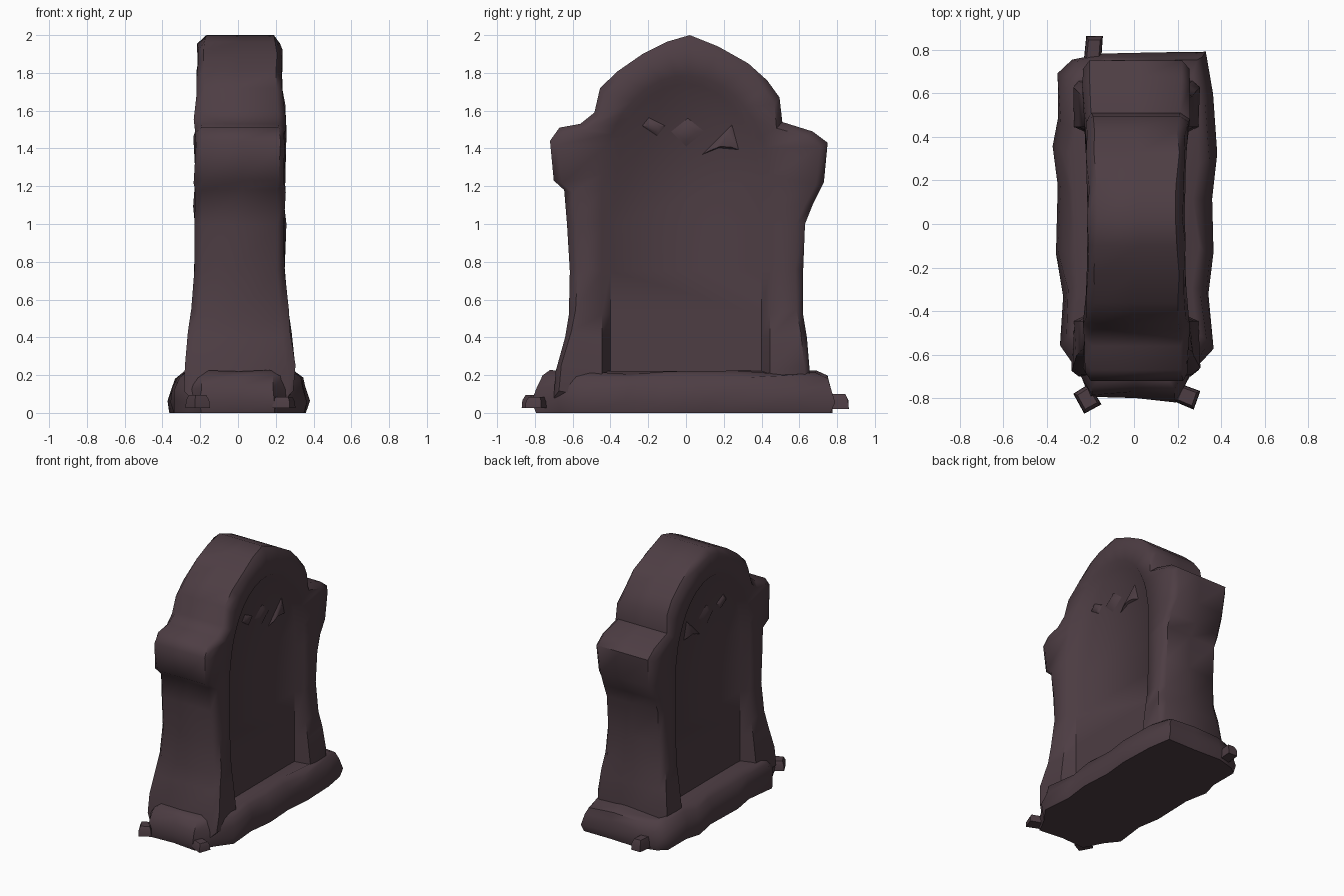
import bpy, bmesh, math, random
from mathutils import Vector

if "Cube" in bpy.data.objects:
    bpy.data.objects.remove(bpy.data.objects["Cube"])

random.seed(4)
stone = bpy.data.materials.new("dark plum stone")
stone.diffuse_color = (0.075, 0.047, 0.057, 1)
stone.use_nodes = True
stone.node_tree.nodes["Principled BSDF"].inputs["Base Color"].default_value = stone.diffuse_color


def loft(name, rings, angle=40):
    """Join equal-length point rings and cap both ends."""
    bm = bmesh.new()
    vr = [[bm.verts.new(p) for p in r] for r in rings]
    n = len(vr[0])
    for a, b in zip(vr, vr[1:]):
        for i in range(n):
            j = (i + 1) % n
            bm.faces.new((a[i], a[j], b[j], b[i]))
    bm.faces.new(vr[0][::-1])
    bm.faces.new(vr[-1])
    bmesh.ops.recalc_face_normals(bm, faces=bm.faces)
    me = bpy.data.meshes.new(name)
    bm.to_mesh(me)
    bm.free()
    me.materials.append(stone)
    ob = bpy.data.objects.new(name, me)
    bpy.context.collection.objects.link(ob)
    bpy.ops.object.select_all(action='DESELECT')
    ob.select_set(True)
    bpy.context.view_layer.objects.active = ob
    bpy.ops.object.shade_smooth_by_angle(angle=math.radians(angle))
    return ob


def jit(a):
    return random.uniform(-a, a)


# headstone outline (y, z): up the front edge, over the arch, down the back edge
outline = [(-.70, .08), (-.69, .22), (-.64, .40), (-.62, .52), (-.615, .75), (-.63, 1.0),
           (-.645, 1.18), (-.70, 1.23), (-.72, 1.44), (-.67, 1.51), (-.56, 1.53),
           (-.485, 1.59), (-.455, 1.72), (-.36, 1.81), (-.23, 1.90), (-.10, 1.965),
           (.02, 2.0), (.17, 1.94), (.33, 1.85), (.43, 1.76), (.495, 1.67), (.51, 1.54),
           (.67, 1.49), (.75, 1.43), (.73, 1.22), (.67, 1.10), (.63, 1.0), (.62, .75),
           (.62, .52), (.64, .40), (.655, .22), (.66, .08)]


def panel(y, z, grow=0.0):
    """Matching point on the arched panel edge."""
    r = .40 + grow
    if z < 1.2:
        return (math.copysign(r, y), z)
    a = math.atan2(z - 1.15, y)
    return (r * math.cos(a), 1.2 + (.54 + grow) * math.sin(a))


def half(z):
    """Half thickness: flared foot, slightly tapered top."""
    if z < .6:
        return .24 + .05 * min(1, (.6 - z) / .35)
    return .24 - .02 * max(0, (z - 1.5) / .5)


def shrink(y, z, d):
    v = Vector((y, z - 1.0))
    v -= v.normalized() * d
    return v.x, v.y + 1.0


def side(s):
    floor, inner, rim, edge = [], [], [], []
    for y, z in outline:
        h = half(z)
        p, q, o = panel(y, z), panel(y, z, .045), shrink(y, z, .045)
        floor.append((.01 + s * .185, *p))
        inner.append((.01 + s * (half(q[1]) - .005), *q))
        rim.append((.01 + s * (h + jit(.008)), *o))
        edge.append((.01 + s * (h - .035 + jit(.01)), y, z))
    return [floor, inner, rim, edge]


middle = [(.01 + jit(.02), y, z) for y, z in outline]
loft("headstone", side(-1) + [middle] + side(1)[::-1], 50)

# rough plinth: plan outline stacked in levels
plan = [(-.20, -.80), (0, -.79), (.20, -.81), (.27, -.68), (.36, -.56), (.34, -.32),
        (.365, -.12), (.35, .12), (.37, .32), (.36, .60), (.33, .78), (.10, .78),
        (-.14, .79), (-.28, .75), (-.34, .70), (-.34, .48), (-.375, .36), (-.34, .18),
        (-.35, -.14), (-.32, -.32), (-.35, -.56), (-.27, -.66)]
levels = [(0, .97, .98), (.06, 1, 1), (.13, .97, .98), (.19, .91, .95), (.215, .80, .89)]
rings = []
for z, sx, sy in levels:
    k = .012 if z else 0
    rings.append([(x * sx + jit(k), y * sy + jit(k), z + jit(k)) for x, y in plan])
loft("plinth", rings, 50)


# broken chips at the plinth corners
def chip(name, x, y, z, w, l, h, turn):
    c, s = math.cos(turn), math.sin(turn)
    rs = []
    for k, f in ((0, 1), (.6, .95), (1, .7)):
        rs.append([(x + f * (u * w * c - v * l * s), y + f * (u * w * s + v * l * c), z + k * h)
                   for u, v in ((-.5, -.5), (.5, -.5), (.45, .5), (-.5, .45))])
    loft(name, rs, 30)


chip("chip_front_left", -.215, -.80, .025, .09, .11, .07, .5)
chip("chip_front_right", .245, -.79, .025, .10, .09, .06, -.4)
chip("chip_back_left", -.185, .80, .02, .08, .13, .08, -.1)


# worn carving: shallow faceted shards raised from each panel
shards = [[(-.09, 1.49), (.0, 1.40), (.11, 1.49), (.01, 1.57)],
          [(.07, 1.36), (.17, 1.40), (.29, 1.39), (.25, 1.54)],
          [(-.24, 1.52), (-.15, 1.46), (-.10, 1.52), (-.20, 1.57)]]
for s, label in ((1, "right"), (-1, "left")):
    for i, pts in enumerate(shards):
        cy, cz = sum(p[0] for p in pts) / 4, sum(p[1] for p in pts) / 4
        low = [(.01 + s * .18, y, z) for y, z in pts]
        top = [(.01 + s * .2, cy + (y - cy) * .5, cz + (z - cz) * .5) for y, z in pts]
        loft(f"carving_{label}_{i + 1}", [low, top], 50)
